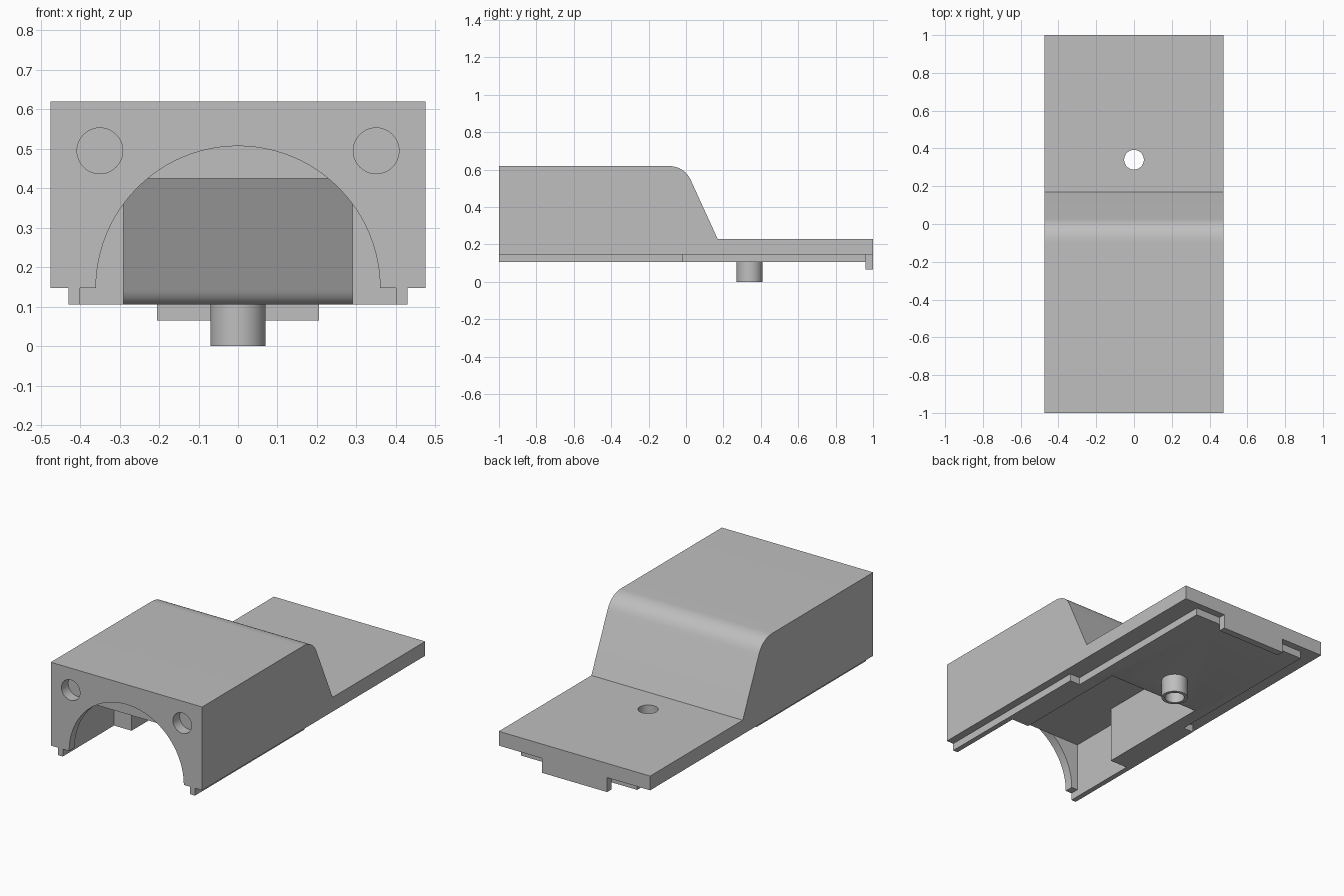
import bpy, bmesh, math
from mathutils import Matrix

cube = bpy.data.objects.get("Cube")
if cube:
    bpy.data.objects.remove(cube, do_unlink=True)

grey = bpy.data.materials.new("plain_grey")
grey.use_nodes = True
colour = (0.52, 0.52, 0.52, 1)
grey.diffuse_color = colour
grey.node_tree.nodes["Principled BSDF"].inputs["Base Color"].default_value = colour


def finish(name, bm):
    bmesh.ops.recalc_face_normals(bm, faces=bm.faces)
    mesh = bpy.data.meshes.new(name)
    bm.to_mesh(mesh)
    bm.free()
    mesh.materials.append(grey)
    obj = bpy.data.objects.new(name, mesh)
    bpy.context.collection.objects.link(obj)
    return obj


def side_profile(name, half_width, points):
    """Extrude a (y, z) outline symmetrically across x."""
    bm = bmesh.new()
    face = bm.faces.new([bm.verts.new((-half_width, y, z)) for y, z in points])
    out = bmesh.ops.extrude_face_region(bm, geom=[face])
    verts = [v for v in out["geom"] if isinstance(v, bmesh.types.BMVert)]
    bmesh.ops.translate(bm, verts=verts, vec=(2 * half_width, 0, 0))
    return finish(name, bm)


def block(name, half_width, y0, y1, z0, z1):
    return side_profile(name, half_width, [(y0, z0), (y1, z0), (y1, z1), (y0, z1)])


def cylinder(name, radius, length, centre, along_y=False, sides=48):
    bm = bmesh.new()
    bmesh.ops.create_cone(bm, cap_ends=True, segments=sides, radius1=radius,
                          radius2=radius, depth=length)
    turn = Matrix.Rotation(math.pi / 2, 4, "X") if along_y else Matrix()
    bmesh.ops.transform(bm, matrix=Matrix.Translation(centre) @ turn, verts=bm.verts)
    return finish(name, bm)


def fillet(before, corner, after, steps=10):
    """Rounded corner between two points of an outline."""
    pts = []
    for i in range(steps + 1):
        t = i / steps
        pts.append(tuple((1 - t) ** 2 * a + 2 * t * (1 - t) * b + t * t * c
                         for a, b, c in zip(before, corner, after)))
    return pts


# Stepped outer shell
housing = side_profile("housing", 0.475,
    [(-1, 0.147), (1, 0.147), (1, 0.228), (0.17, 0.228)]
    + fillet((0.025, 0.545), (-0.01, 0.62), (-0.10, 0.62)) + [(-1, 0.62)])


def combine(tool, operation):
    mod = housing.modifiers.new(tool.name, "BOOLEAN")
    mod.operation, mod.object, mod.solver = operation, tool, "EXACT"
    bpy.context.view_layer.objects.active = housing
    bpy.ops.object.modifier_apply(modifier=mod.name)
    bpy.data.objects.remove(tool, do_unlink=True)


# Locating slab under the shell, rear tab and screw boss
combine(block("front_slab", 0.43, -1, -0.02, 0.105, 0.18), "UNION")
combine(block("rear_slab", 0.365, -0.05, 0.96, 0.105, 0.18), "UNION")
combine(block("rear_tab", 0.205, 0.96, 1, 0.065, 0.18), "UNION")
combine(cylinder("boss", 0.07, 0.15, (0, 0.34, 0.075)), "UNION")

# Inner cavity with sloped rear wall, wide front pocket and arched mouth
combine(side_profile("cavity", 0.29,
    [(-0.60, 0), (0.17, 0)] + fillet((0.17, 0.105), (0.145, 0.11), (0.13, 0.145))
    + [(0.0, 0.425), (-0.60, 0.425)]), "DIFFERENCE")
combine(block("pocket", 0.40, -0.95, -0.54, 0, 0.425), "DIFFERENCE")
combine(block("mouth_gap", 0.40, -1.1, -0.9, 0, 0.147), "DIFFERENCE")
combine(cylinder("arch", 0.36, 0.15, (0, -1.025, 0.147), True, 96), "DIFFERENCE")

# Screw hole and the two blind front sockets
combine(cylinder("screw_hole", 0.052, 1, (0, 0.34, 0.2)), "DIFFERENCE")
for side in (-1, 1):
    combine(cylinder("socket", 0.058, 0.16, (side * 0.35, -1.02, 0.495), True), "DIFFERENCE")

bpy.ops.object.select_all(action="DESELECT")
housing.select_set(True)
bpy.context.view_layer.objects.active = housing
bpy.ops.object.shade_smooth_by_angle(angle=math.radians(20))
